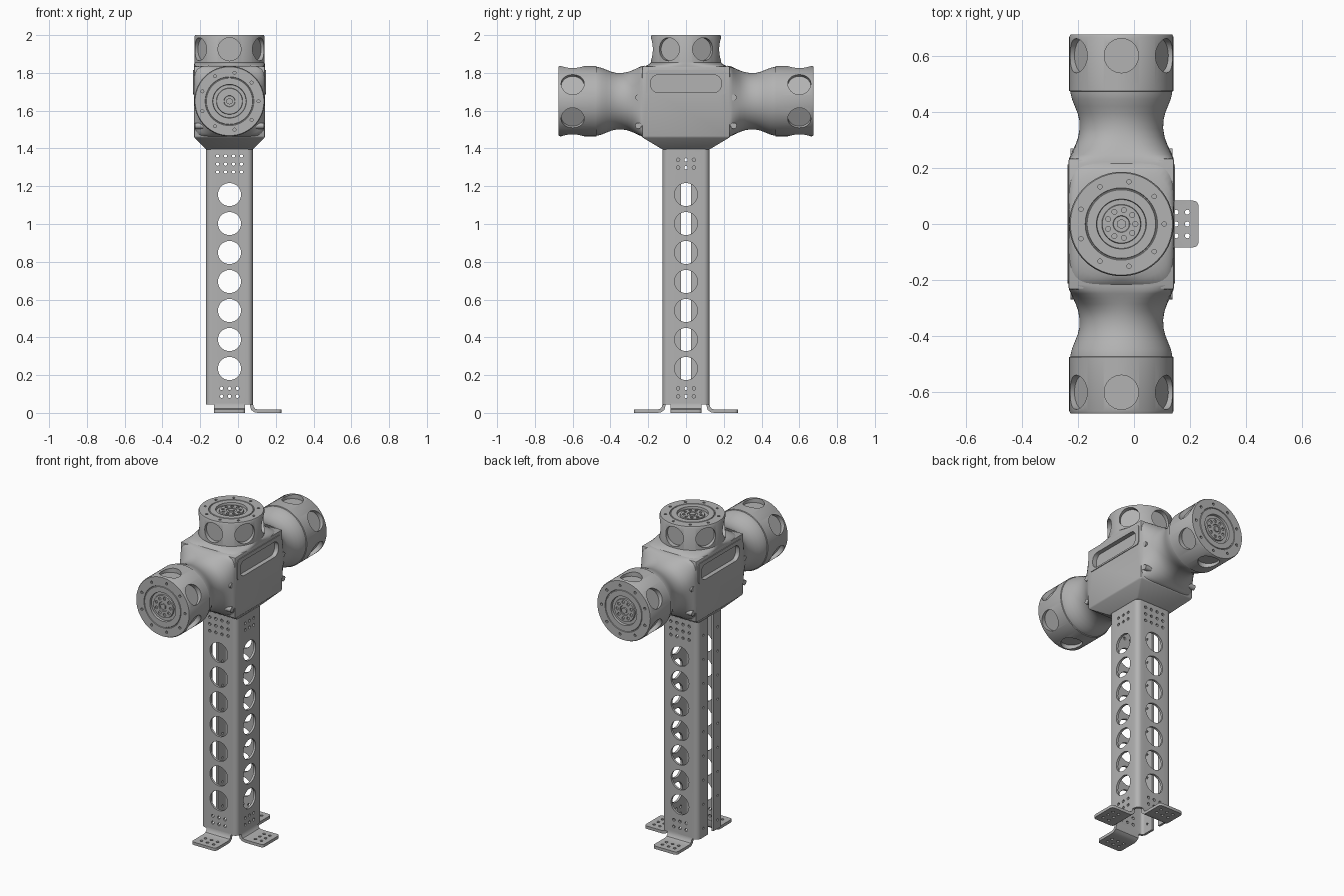
import bpy, bmesh
from math import pi, cos, sin, radians
from mathutils import Matrix, Vector

cube = bpy.data.objects.get("Cube")
if cube:
    bpy.data.objects.remove(cube, do_unlink=True)

grey = bpy.data.materials.new("machined grey")
grey.use_nodes = True
TONE = (0.45, 0.45, 0.45, 1)
grey.diffuse_color = TONE
grey.node_tree.nodes["Principled BSDF"].inputs["Base Color"].default_value = TONE

CX = -0.045      # column and head axis
AXIS_Z = 1.65    # height of the side arms


def make(name, bm):
    bmesh.ops.recalc_face_normals(bm, faces=bm.faces)
    mesh = bpy.data.meshes.new(name)
    bm.to_mesh(mesh)
    bm.free()
    mesh.materials.append(grey)
    ob = bpy.data.objects.new(name, mesh)
    bpy.context.collection.objects.link(ob)
    return ob


def select(ob):
    bpy.ops.object.select_all(action='DESELECT')
    ob.select_set(True)
    bpy.context.view_layer.objects.active = ob


def smooth(ob, angle=30):
    select(ob)
    bpy.ops.object.shade_smooth_by_angle(angle=radians(angle))


def cut(ob, bm):
    """Subtract the solids in bm from ob."""
    tool = make("cutter", bm)
    tool.hide_render = True
    mod = ob.modifiers.new("cut", 'BOOLEAN')
    mod.operation, mod.solver, mod.object = 'DIFFERENCE', 'EXACT', tool
    select(ob)
    bpy.ops.object.modifier_apply(modifier=mod.name)
    bpy.data.objects.remove(tool, do_unlink=True)


def rod(bm, a, b, r, segs=16):
    a, b = Vector(a), Vector(b)
    m = Matrix.Translation((a + b) / 2) @ (b - a).to_track_quat('Z', 'Y').to_matrix().to_4x4()
    bmesh.ops.create_cone(bm, cap_ends=True, segments=segs, radius1=r, radius2=r,
                          depth=(b - a).length, matrix=m)


def loft(bm, rows, segs=72):
    """Rows of (height, half x, half y, squareness), capped at both ends."""
    rings = []
    for h, sx, sy, n in rows:
        ring = []
        for i in range(segs):
            t = pi / 4 + 2 * pi * i / segs
            k = (abs(cos(t)) ** n + abs(sin(t)) ** n) ** (-1 / n)
            ring.append(bm.verts.new((sx * k * cos(t), sy * k * sin(t), h)))
        rings.append(ring)
    for p, q in zip(rings, rings[1:]):
        for i in range(segs):
            j = (i + 1) % segs
            bm.faces.new((p[i], p[j], q[j], q[i]))
    bm.faces.new(rings[0][::-1])
    bm.faces.new(rings[-1])


def prism(bm, points, low, high, place):
    """Extrude a closed 2D outline; place maps (u, v, w) to a position."""
    a = [bm.verts.new(place(u, v, low)) for u, v in points]
    b = [bm.verts.new(place(u, v, high)) for u, v in points]
    bm.faces.new(a[::-1])
    bm.faces.new(b)
    for i in range(len(a)):
        j = (i + 1) % len(a)
        bm.faces.new((a[i], a[j], b[j], b[i]))


def rounded(hw, hh, r, steps=6):
    pts = []
    for q, (sx, sy) in enumerate(((1, 1), (-1, 1), (-1, -1), (1, -1))):
        for s in range(steps + 1):
            t = pi / 2 * (q + s / steps)
            pts.append((sx * (hw - r) + r * cos(t), sy * (hh - r) + r * sin(t)))
    return pts


# Column: a rounded tube, slotted down the right side and perforated
upright = lambda u, v, w: (CX + u, v, w)
bm = bmesh.new()
prism(bm, rounded(.124, .124, .03), .045, 1.4, upright)
column = make("column", bm)
bm = bmesh.new()
prism(bm, rounded(.11, .11, .017), -.1, 1.5, upright)
cut(column, bm)
bm = bmesh.new()
prism(bm, rounded(.04, .027, .002), -.1, 1.5, lambda u, v, w: (CX - .124 + u, v, w))
cut(column, bm)

bm = bmesh.new()
walls = [(Vector((0, -1, 0)), Vector((1, 0, 0)), 4, (1.36, 1.317, 1.275)),
         (Vector((0, 1, 0)), Vector((1, 0, 0)), 4, (1.36, 1.317, 1.275)),
         (Vector((1, 0, 0)), Vector((0, 1, 0)), 3, (1.34, 1.298))]
for out, along, count, levels in walls:
    def bore(offset, z, r, segs):
        p = Vector((CX, 0, z)) + along * offset
        rod(bm, p + out * .09, p + out * .15, r, segs)
    for i in range(7):
        bore(0, .235 + i * .1535, .061, 40)
    for z in levels:
        for i in range(count):
            bore((i - (count - 1) / 2) * .042, z, .009, 12)
    for z in (.088, .13):
        for i in (-1, 0, 1):
            bore(i * .042, z, .009, 12)
for i in range(9):
    for y in (-.07, .07):
        rod(bm, (CX - .15, y, .1 + i * .15), (CX - .09, y, .1 + i * .15), .007, 12)
cut(column, bm)
smooth(column)

# Feet: bent tabs with bolt holes on three sides
outline = [(.124, .06), (.124, .05), (.127, .034), (.136, .022), (.15, .018), (.275, .018),
           (.275, 0), (.15, 0), (.13, .004), (.114, .017), (.108, .04), (.108, .06)]
bm = bmesh.new()
prism(bm, outline, -.083, .083, lambda u, v, w: (u, w, v))
corners = [e for e in bm.edges if all(v.co.x > .27 for v in e.verts)
           and abs(e.verts[0].co.z - e.verts[1].co.z) > .01]
bmesh.ops.bevel(bm, geom=corners, offset=.018, segments=4, profile=.5, affect='EDGES')
foot = make("left_foot", bm)
bm = bmesh.new()
for d in (.195, .235):
    for y in (-.042, 0, .042):
        rod(bm, (d, y, -.02), (d, y, .04), .009, 12)
cut(foot, bm)
smooth(foot)
foot.location.x = CX
for name, turn in (("back_foot", pi / 2), ("front_foot", -pi / 2)):
    copy = bpy.data.objects.new(name, foot.data)
    copy.location.x = CX
    copy.rotation_euler.z = turn
    bpy.context.collection.objects.link(copy)

# Head block with tapered underside and a raised frame on each side
bm = bmesh.new()
loft(bm, [(1.395, .125, .125, 999), (1.46, .188, .233, 999), (1.835, .188, .233, 999)], 4)
bmesh.ops.bevel(bm, geom=bm.edges[:], offset=.006, segments=2, profile=.5, affect='EDGES')
bmesh.ops.translate(bm, verts=bm.verts, vec=(CX, 0, 0))
head = make("head_block", bm)
frames = []
for side, label in ((1, "left"), (-1, "right")):
    bm = bmesh.new()
    prism(bm, rounded(.213, .064, .018), .18, .192,
          lambda u, v, w: (CX + side * w, u, 1.75 + v))
    frames.append(make(label + "_grip_frame", bm))
for side, frame in zip((1, -1), frames):
    for target in (head, frame):
        bm = bmesh.new()
        prism(bm, rounded(.187, .047, .04), .165, .25,
              lambda u, v, w: (CX + side * w, u, 1.743 + v))
        cut(target, bm)
    smooth(frame)
smooth(head)

# Collar blending the head block into the top drum
bm = bmesh.new()
loft(bm, [(1.815, .187, .225, 9), (1.836, .187, .215, 5), (1.845, .187, .197, 3), (1.855, .186, .186, 2)])
collar = make("top_collar", bm)
collar.location.x = CX
smooth(collar, 50)

# Motor drum, outer face at local z = 0, with pockets and face screws
bm = bmesh.new()
profile = [(-.205, .176), (-.2, .186), (-.008, .186), (0, .182), (0, .129), (-.004, .127),
           (-.004, .124), (0, .122), (0, .089), (-.014, .087), (-.014, .07), (-.005, .068),
           (-.005, .03), (-.01, .028)]
loft(bm, [(h, r, r, 2) for h, r in profile])
drum = make("top_drum", bm)
bm = bmesh.new()
for i in range(6):
    t = radians(30 + 60 * i)
    d = Vector((cos(t), sin(t), 0))
    base = Vector((0, 0, -.075))
    rod(bm, base + d * .158, base + d * .25, .061, 40)
for count, ring, r in ((9, .153, .008), (9, .05, .009)):
    for i in range(count):
        t = 2 * pi * i / count
        p = Vector((ring * cos(t), ring * sin(t), 0))
        rod(bm, p + Vector((0, 0, -.012)), p + Vector((0, 0, .02)), r, 12)
cut(drum, bm)
smooth(drum)

# Centre nut shared by all drums
bm = bmesh.new()
rod(bm, (0, 0, -.012), (0, 0, -.002), .018, 6)
nut = make("top_nut", bm)

# Arm neck: round behind the drum, squaring off where it meets the head
bm = bmesh.new()
neck_rows = [(.22, .188, 10), (.235, .186, 7), (.248, .18, 4.5), (.265, .172, 3.2), (.285, .163, 2.5),
             (.31, .154, 2.1), (.34, .149, 2), (.37, .15, 2), (.395, .156, 2), (.42, .166, 2),
             (.445, .176, 2), (.465, .181, 2), (.48, .182, 2)]
loft(bm, [(h, r, r, n) for h, r, n in neck_rows])
neck = make("back_neck", bm)
smooth(neck, 50)

drum.location = nut.location = (CX, 0, 2)
neck.location = (CX, 0, AXIS_Z)
neck.rotation_euler.x = -pi / 2
for label, sign in (("back", 1), ("front", -1)):
    parts = [("drum", drum.data, .675), ("nut", nut.data, .675)]
    if sign < 0:
        parts.append(("neck", neck.data, 0))
    for part, mesh, reach in parts:
        ob = bpy.data.objects.new(label + "_" + part, mesh)
        ob.location = (CX, sign * reach, AXIS_Z)
        ob.rotation_euler.x = -sign * pi / 2
        bpy.context.collection.objects.link(ob)

# Screws beside the head block
bm = bmesh.new()
for side in (-1, 1):
    for y in (-.253, .253):
        for z in (1.67, 1.52):
            rod(bm, (CX + side * .13, y, z), (CX + side * .182, y, z), .016)
smooth(make("head_screws", bm))
